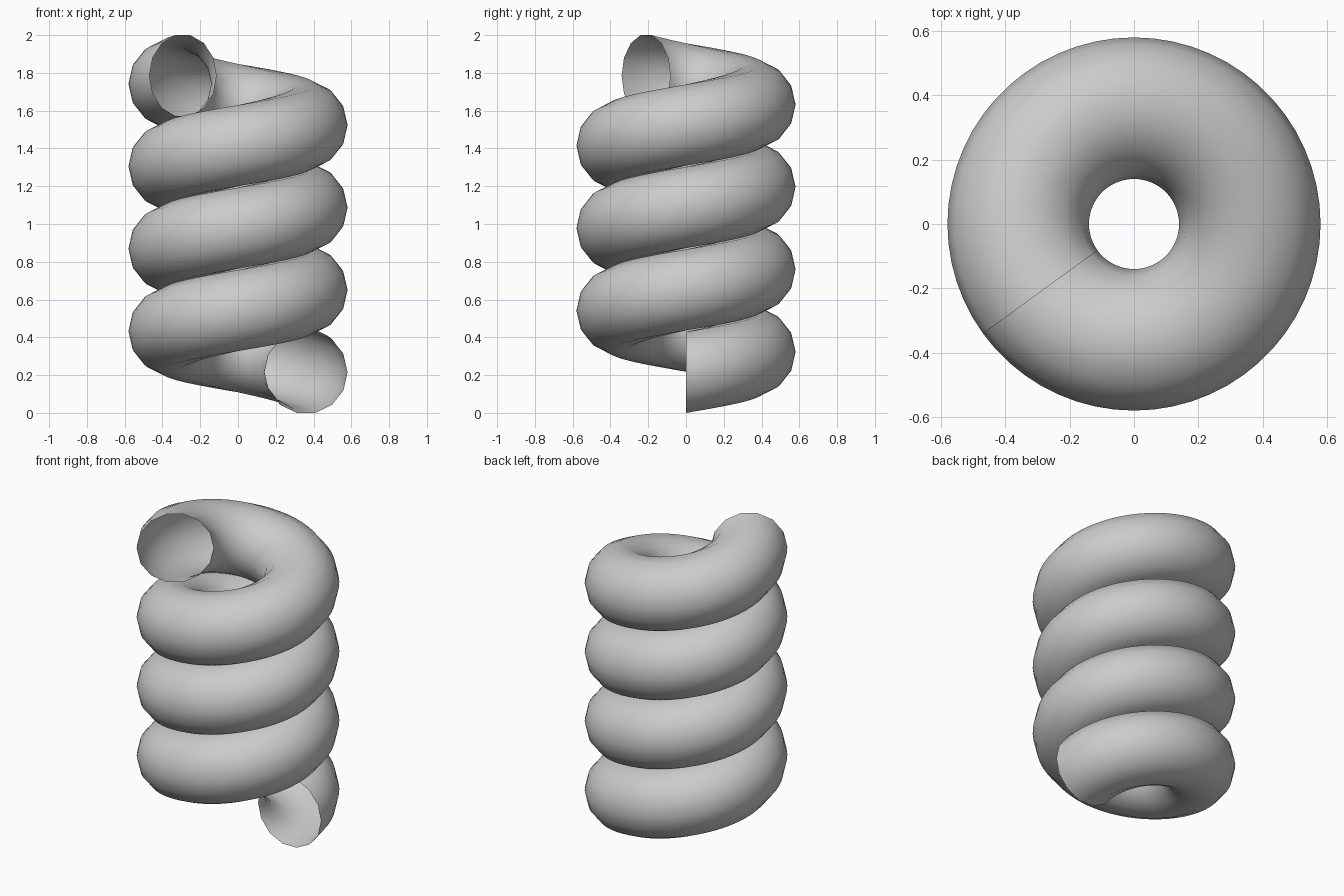
import bpy
from math import sin, cos, tau, pi

if "Cube" in bpy.data.objects:
    bpy.data.objects.remove(bpy.data.objects["Cube"])

SIDES = 14            # sides of the tube's cross-section
STEPS = 216           # segments along the coil
TURNS = 3.6
COIL_R, TUBE_R = 0.36, 0.22
HALF_H = TUBE_R * cos(pi / SIDES)          # flat side rests on the ground
RISE = 2.0 - 2 * HALF_H

# Open-ended tube: upright polygon section swept up a helix
verts, faces = [], []
for i in range(STEPS + 1):
    t = i / STEPS
    a = t * TURNS * tau
    for j in range(SIDES):
        b = j / SIDES * tau
        r = COIL_R + TUBE_R * cos(b)
        verts.append((r * cos(a), r * sin(a), HALF_H + TUBE_R * sin(b) + RISE * t))

for i in range(STEPS):
    for j in range(SIDES):
        k = (j + 1) % SIDES
        p, q = i * SIDES, (i + 1) * SIDES
        faces.append((p + j, q + j, q + k, p + k)[::-1])

mesh = bpy.data.meshes.new("coil_spring")
mesh.from_pydata(verts, [], faces)
mesh.polygons.foreach_set("use_smooth", [True] * len(faces))
mesh.update()
coil = bpy.data.objects.new("coil_spring", mesh)
bpy.context.collection.objects.link(coil)
